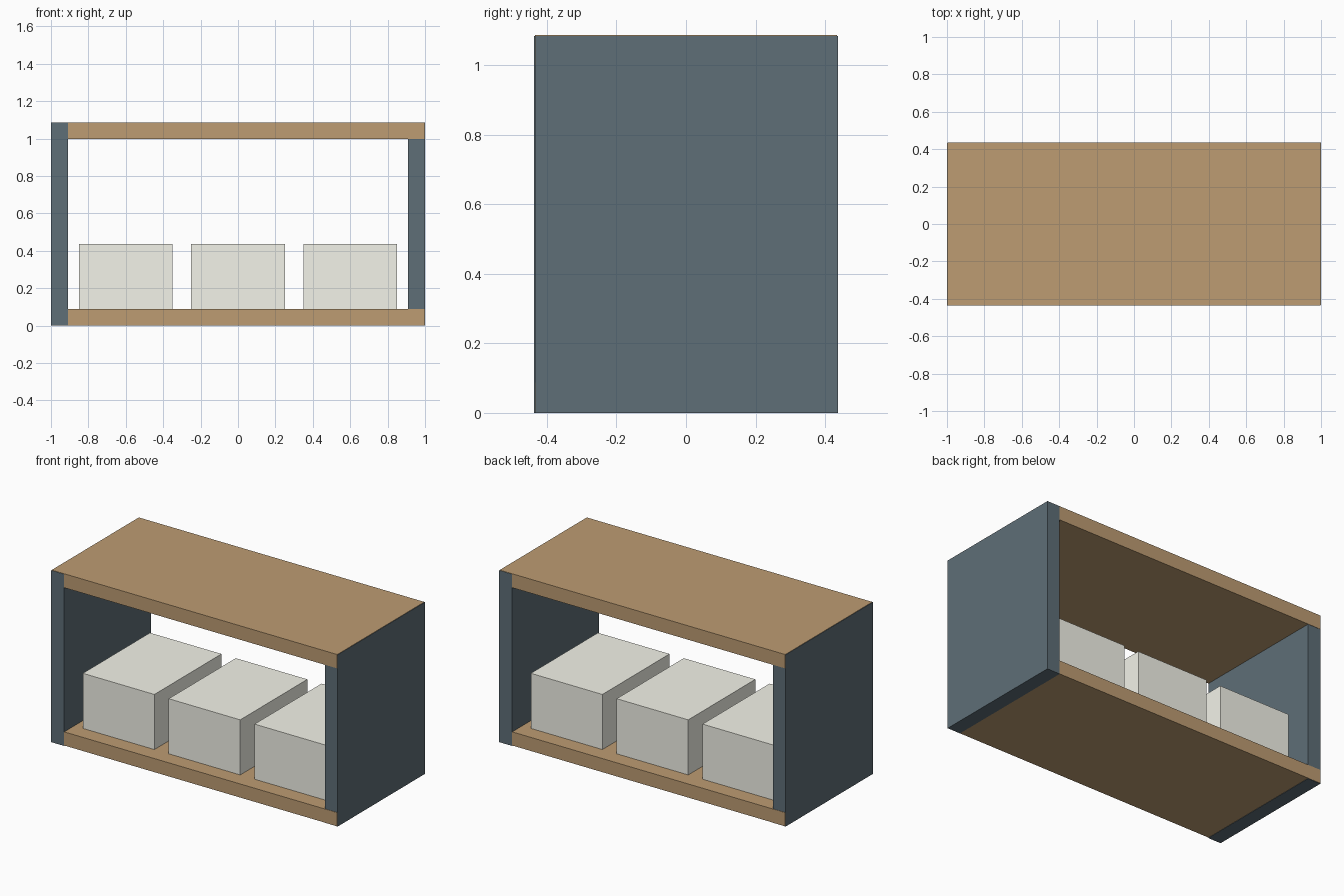
import bpy

if "Cube" in bpy.data.objects:
    bpy.data.objects.remove(bpy.data.objects["Cube"])

W, D, H, T = 2.0, 0.87, 1.087, 0.088  # overall size and board thickness
GAP = 0.002                           # tiny reveal where boards meet panels


def material(name, color):
    m = bpy.data.materials.new(name)
    m.diffuse_color = color
    m.use_nodes = True
    m.node_tree.nodes["Principled BSDF"].inputs["Base Color"].default_value = m.diffuse_color
    return m


def box(name, center, size, mat):
    bpy.ops.mesh.primitive_cube_add(size=1, location=center)
    ob = bpy.context.object
    ob.name = name
    ob.scale = size
    bpy.ops.object.transform_apply(location=False, rotation=False, scale=True)
    ob.data.materials.append(mat)
    return ob


wood = material("wood", (0.513, 0.334, 0.171, 1))
slate = material("slate", (0.113, 0.156, 0.185, 1))
pale = material("pale", (0.90, 0.90, 0.82, 1))

# Top and bottom boards, ends just inside the panels' outer faces
for name, z in (("bottom_board", GAP + (T - GAP) / 2), ("top_board", H - T / 2)):
    box(name, (0, 0, z), (W - 2 * GAP, D, T - GAP if z < 0.5 else T), wood)

# Side panels: left stands slightly forward, right slightly back
for name, s in (("left_panel", -1), ("right_panel", 1)):
    box(name, (s * (W / 2 - 0.045), s * GAP, (H - GAP) / 2), (0.09, D, H - GAP), slate)

# Three storage bins standing on the bottom board
for i in range(3):
    box(f"storage_bin_{i + 1}", ((i - 1) * 0.6, 0, T + 0.174), (0.5, 0.67, 0.348), pale)
